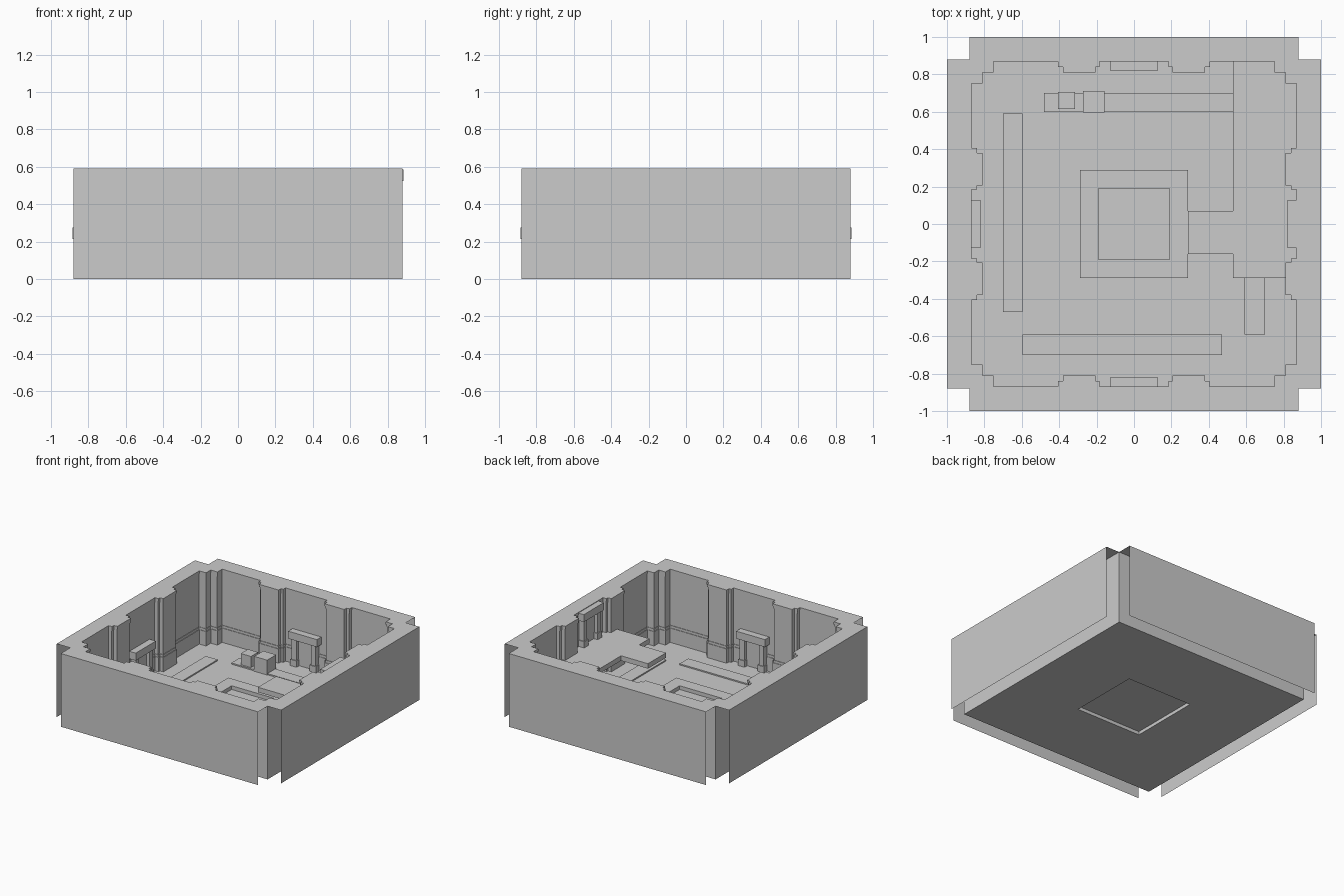
import bpy, bmesh
from mathutils import Matrix, Vector
from math import pi

if "Cube" in bpy.data.objects:
    bpy.data.objects.remove(bpy.data.objects["Cube"])

H = 0.59      # wall height
W = 0.88      # half width of the room box
UP = 0.31     # height of the raised walkway


def finish(name, bm):
    me = bpy.data.meshes.new(name)
    bm.to_mesh(me)
    bm.free()
    ob = bpy.data.objects.new(name, me)
    bpy.context.collection.objects.link(ob)
    return ob


def box(name, x0, x1, y0, y1, z0, z1, turn=0):
    bm = bmesh.new()
    bmesh.ops.create_cube(bm, size=1)
    m = Matrix.Translation(((x0 + x1) / 2, (y0 + y1) / 2, (z0 + z1) / 2))
    m = Matrix.Rotation(turn * pi / 2, 4, 'Z') @ m @ Matrix.Diagonal((x1 - x0, y1 - y0, z1 - z0, 1))
    bm.transform(m)
    return finish(name, bm)


def spin(points):
    # repeat one side four times around the room
    out = []
    for k in range(4):
        r = Matrix.Rotation(-k * pi / 2, 2)
        out += [r @ Vector(p) for p in points]
    return out


def outline(d):
    # plan of the inner wall with stepped pilasters, set back by d
    a, b, c = 0.87 + d, 0.84 + d, 0.81 + d
    half = [(.185 + d, a), (.185 + d, b), (.205 + d, b), (.205 + d, c),
            (.38 - d, c), (.38 - d, b), (.405 - d, b), (.405 - d, a), (.75 + d, a)]
    side = [(-x, y) for x, y in reversed(half)] + half
    return spin(side + [(.75 + d, c), (c, c), (c, .75 + d)])


def loop(bm, pts, z):
    vs = [bm.verts.new((p[0], p[1], z)) for p in pts]
    es = [bm.edges.new((vs[i], vs[(i + 1) % len(vs)])) for i in range(len(vs))]
    return vs, es


# Inner walls with baseboard, set back panel and top moulding
levels = [(0, 0), (0, .115), (.004, .115), (.004, .135), (.008, .135),
          (.008, .55), (.004, .55), (.004, .57), (0, .57), (0, H)]
bm = bmesh.new()
rings = [loop(bm, outline(d), z)[0] for d, z in levels]
for lo, hi in zip(rings, rings[1:]):
    n = len(lo)
    for i in range(n):
        j = (i + 1) % n
        bm.faces.new((lo[i], lo[j], hi[j], hi[i]))
finish("inner_walls", bm)

# Flat rim with notched corners
bm = bmesh.new()
edges = loop(bm, spin([(-W, W), (-W, 1), (W, 1)]), H)[1]
edges += loop(bm, outline(0), H)[1]
bmesh.ops.triangle_fill(bm, edges=edges, use_beauty=True, normal=(0, 0, 1))
bmesh.ops.dissolve_limit(bm, angle_limit=.01, verts=bm.verts[:], edges=bm.edges[:])
finish("wall_rim", bm)

# Open outer skirt sheets, and the room box behind them
for name, dist in (("outer_skirt", 1), ("room_back", W)):
    bm = bmesh.new()
    for k in range(4):
        r = Matrix.Rotation(k * pi / 2, 3, 'Z')
        bm.faces.new([bm.verts.new(r @ Vector((x, -dist, z)))
                      for x, z in ((-W, 0), (W, 0), (W, H), (-W, H))])
    finish(name, bm)

# Floor sheet with the centre lifted out
bm = bmesh.new()
S = .29
edges = loop(bm, [(-W, -W), (W, -W), (W, W), (-W, W)], 0)[1]
edges += loop(bm, [(-S, -S), (S, -S), (S, S), (-S, S)], 0)[1]
bmesh.ops.triangle_fill(bm, edges=edges, use_beauty=True, normal=(0, 0, 1))
finish("floor", bm)

# Central basin: raised border around a lower square
bm = bmesh.new()
prof = [(S, 0), (S, .06), (.19, .06), (.19, .03)]
rings = [loop(bm, spin([(-s, s)]), z)[0] for s, z in prof]
for lo, hi in zip(rings, rings[1:]):
    for i in range(4):
        j = (i + 1) % 4
        bm.faces.new((lo[i], lo[j], hi[j], hi[i]))
bm.faces.new(rings[-1])
bmesh.ops.recalc_face_normals(bm, faces=bm.faces[:])
finish("centre_basin", bm)
box("basin_underside", -S, S, -S, S, .027, .03)

# Raised walkway with a short lookout towards the centre
bm = bmesh.new()
plan = [(.53, .87), (.53, .07), (.29, .07), (.29, -.16), (.53, -.16), (.53, -.29), (.875, -.29), (.875, .87)]
f = bm.faces.new([bm.verts.new((x, y, UP - .04)) for x, y in plan])
g = bmesh.ops.extrude_face_region(bm, geom=[f])
bmesh.ops.translate(bm, vec=(0, 0, .04), verts=[v for v in g["geom"] if isinstance(v, bmesh.types.BMVert)])
bmesh.ops.recalc_face_normals(bm, faces=bm.faces[:])
finish("walkway", bm)

# Doorways in the middle of each wall; the right one stands on the walkway
for turn, z in ((0, 0), (1, 0), (2, 0), (3, UP)):
    box("door_lintel", -.128, .128, .822, .884, z + .215, z + .275, turn)
    for s in (-1, 1):
        x0, x1 = sorted((s * .065, s * .108))
        box("door_jamb", x0, x1, .835, .878, z, z + .215, turn)
        x0, x1 = sorted((s * .058, s * .115))
        box("door_jamb_base", x0, x1, .828, .878, z, z + .05, turn)
    box("door_panel", -.065, .065, .862, .878, z, z + .215, turn)

# Low floor strips
box("floor_strip_left", -.70, -.595, -.47, .59, 0, .01)
box("floor_strip_front", -.595, .47, -.70, -.59, 0, .01)
box("floor_strip_right", .59, .70, -.59, .59, 0, .01)
box("floor_strip_back", -.48, .59, .60, .70, 0, .01)

# Two crates
box("small_crate", -.405, -.315, .615, .705, 0, .10)
box("large_crate", -.272, -.157, .595, .71, 0, .12)
